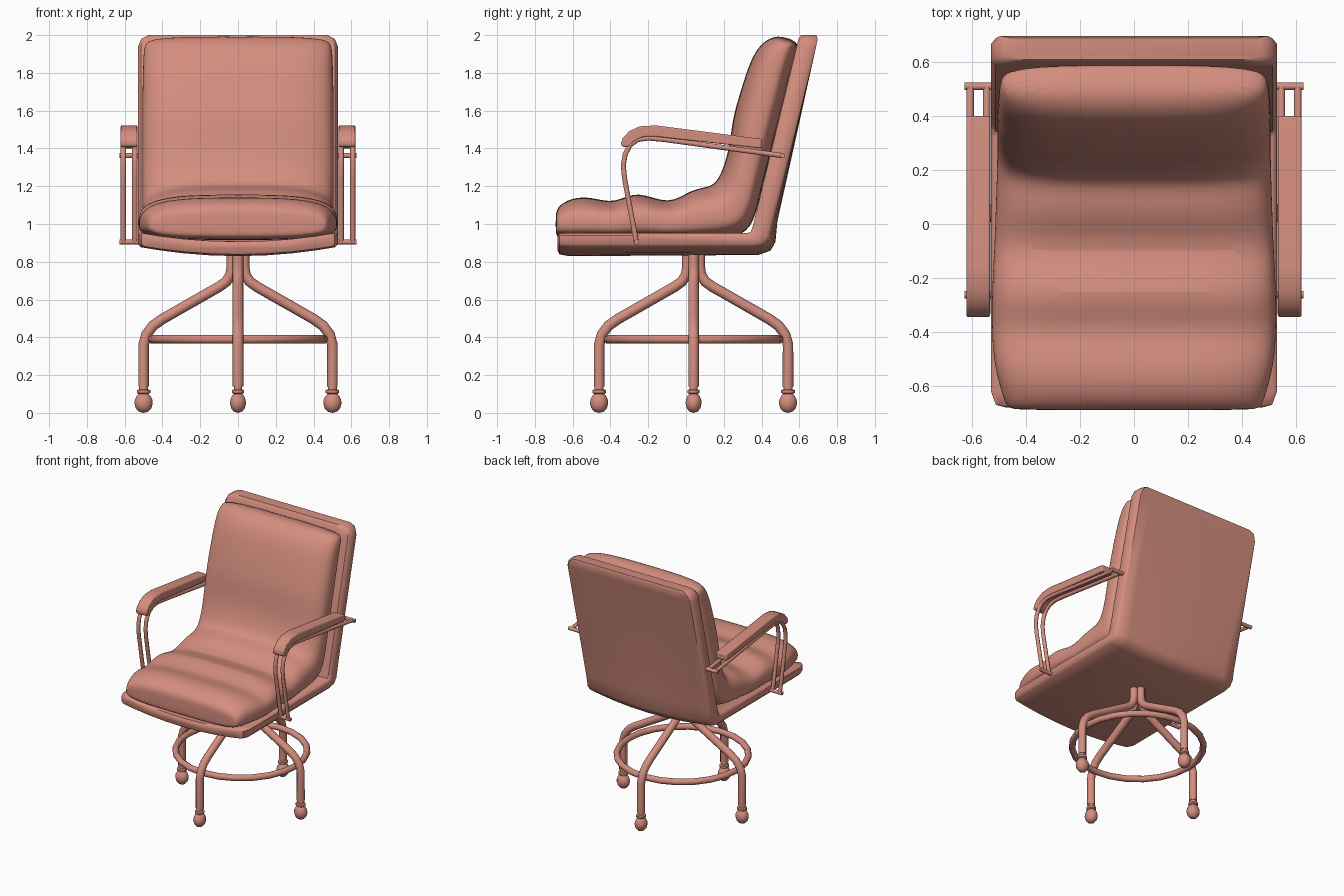
import bpy, bmesh, math
from mathutils import Vector

if "Cube" in bpy.data.objects:
    bpy.data.objects.remove(bpy.data.objects["Cube"])

mat = bpy.data.materials.new("salmon")
mat.diffuse_color = (0.66, 0.27, 0.21, 1)
mat.use_nodes = True
mat.node_tree.nodes["Principled BSDF"].inputs["Base Color"].default_value = mat.diffuse_color


def finish(obj, angle=50):
    obj.data.materials.clear()
    obj.data.materials.append(mat)
    bpy.ops.object.select_all(action='DESELECT')
    obj.select_set(True)
    bpy.context.view_layer.objects.active = obj
    if obj.type == 'CURVE':
        bpy.ops.object.convert(target='MESH')
        obj = bpy.context.view_layer.objects.active
    bpy.ops.object.shade_smooth_by_angle(angle=math.radians(angle))
    return obj


def mesh_object(name, bm):
    bmesh.ops.recalc_face_normals(bm, faces=bm.faces)
    me = bpy.data.meshes.new(name)
    bm.to_mesh(me)
    bm.free()
    obj = bpy.data.objects.new(name, me)
    bpy.context.collection.objects.link(obj)
    return obj


def loft(name, stations, ring, mid=0.5):
    """Stations: upper y,z, lower y,z, half width, sag. Ring: (u, v) in -1..1."""
    bm = bmesh.new()
    rows = []
    for uy, uz, ly, lz, w, sag in stations:
        up, lo = Vector((0, uy, uz)), Vector((0, ly, lz))
        m = lo.lerp(up, mid)
        down = (lo - up).normalized()
        row = []
        for u, v in ring:
            p = m + ((up - m) * v if v > 0 else (m - lo) * v) + down * sag * (1 - u * u)
            row.append(bm.verts.new((u * w, p.y, p.z)))
        rows.append(row)
    n = len(ring)
    for a, b in zip(rows, rows[1:]):
        for i in range(n):
            j = (i + 1) % n
            bm.faces.new((a[i], a[j], b[j], b[i]))
    bm.faces.new(rows[0])
    bm.faces.new(rows[-1])
    return mesh_object(name, bm)


def tube(name, points, radius, sides=3, closed=False):
    cu = bpy.data.curves.new(name, 'CURVE')
    cu.dimensions = '3D'
    cu.bevel_depth = radius
    cu.bevel_resolution = sides
    cu.use_fill_caps = True
    sp = cu.splines.new('POLY')
    sp.points.add(len(points) - 1)
    for p, co in zip(sp.points, points):
        p.co = (*co, 1)
    sp.use_cyclic_u = closed
    obj = bpy.data.objects.new(name, cu)
    bpy.context.collection.objects.link(obj)
    return finish(obj)


# Upholstered shell: seat tray bending up into the back panel
us = [-.97, -.8, -.55, -.28, 0, .28, .55, .8, .97]
shell_ring = [(u, 1) for u in us] + [(1, .6), (1, -.6)] + [(u, -1) for u in us[::-1]] + [(-1, -.6), (-1, .6)]
shell = loft("shell", [
    (-.68, .935, -.68, .9, .475, .04),
    (-.67, .952, -.67, .884, .512, .045),
    (-.62, .955, -.62, .88, .53, .05),
    (.32, .955, .36, .88, .53, .05),
    (.34, .958, .415, .89, .53, .045),
    (.352, .99, .445, .925, .53, .035),
    (.37, 1.06, .465, 1.02, .53, .02),
    (.586, 1.94, .687, 1.93, .53, 0),
    (.595, 1.98, .697, 1.977, .512, 0),
    (.61, 2.0, .69, 2.0, .475, 0)], shell_ring)
finish(shell)

# One-piece padded cushion, rippled on the seat and crowned across its width
cushion_ring = []
for i in range(24):
    a = 2 * math.pi * (i + .5) / 24
    c, s = math.cos(a), math.sin(a)
    cushion_ring.append((math.copysign(abs(c) ** .6, c), math.copysign(abs(s) ** .65, s)))
cushion = loft("cushion", [
    (-.69, 1.04, -.69, .95, .45, 0),
    (-.685, 1.09, -.68, .925, .475, 0),
    (-.61, 1.14, -.6, .915, .50, 0),
    (-.5, 1.145, -.5, .915, .525, 0),
    (-.38, 1.105, -.38, .915, .53, 0),
    (-.26, 1.185, -.24, .915, .53, 0),
    (-.09, 1.095, -.08, .915, .52, 0),
    (.03, 1.19, .1, .915, .515, 0),
    (.14, 1.195, .28, .925, .51, 0),
    (.185, 1.26, .36, 1.0, .51, 0),
    (.23, 1.4, .395, 1.16, .51, 0),
    (.245, 1.56, .46, 1.42, .51, 0),
    (.285, 1.69, .505, 1.6, .51, 0),
    (.345, 1.89, .565, 1.84, .505, 0),
    (.42, 1.98, .59, 1.93, .50, 0),
    (.5, 2.0, .59, 1.965, .47, 0)], cushion_ring, .38)
sub = cushion.modifiers.new("smooth", 'SUBSURF')
sub.levels = sub.render_levels = 2
finish(cushion, 60)

# Armrests: paired tubes, cross bars and a curved pad on each side
arm_path = [(-.262, .9), (-.325, 1.24), (-.332, 1.31), (-.322, 1.37), (-.295, 1.42),
            (-.255, 1.447), (-.2, 1.455), (-.12, 1.448), (.51, 1.362)]
pad_top = [(-.345, 1.425), (-.335, 1.455), (-.3, 1.492), (-.245, 1.517), (-.16, 1.522), (.4, 1.45)]
pad_low = [(.4, 1.4), (-.16, 1.462), (-.23, 1.46), (-.275, 1.435), (-.3, 1.41), (-.335, 1.408)]
for label, side in (("right", 1), ("left", -1)):
    for k, x in (("inner", .546), ("outer", .607)):
        tube(f"{label}_{k}_arm_tube", [(side * x, y, z) for y, z in arm_path], .014)
    for k, (y, z) in (("rear", (.51, 1.362)), ("front", (-.262, .905))):
        tube(f"{label}_{k}_arm_bar", [(side * .5, y, z), (side * .628, y, z)], .014)
    bm = bmesh.new()
    face = bm.faces.new([bm.verts.new((side * .533, y, z)) for y, z in pad_top + pad_low])
    ext = bmesh.ops.extrude_face_region(bm, geom=[face])
    bmesh.ops.translate(bm, vec=(side * .088, 0, 0),
                        verts=[g for g in ext["geom"] if isinstance(g, bmesh.types.BMVert)])
    pad = mesh_object(f"{label}_arm_pad", bm)
    bev = pad.modifiers.new("bevel", 'BEVEL')
    bev.width, bev.segments = .007, 2
    bev.limit_method, bev.angle_limit = 'ANGLE', math.radians(50)
    finish(pad)

# Base: four bent legs with casters, tied by a ring
CY = .04
leg_path = [(.033, .87), (.033, .77), (.04, .73), (.062, .695), (.1, .668), (.4, .497),
            (.45, .462), (.485, .415), (.5, .36), (.5, .14)]
caster = [(0, .15), (.024, .15), (.024, .125), (.036, .12), (.036, .106), (.026, .1),
          (.036, .09), (.046, .07), (.048, .05), (.042, .026), (.026, .007), (0, 0)]
for name, a in (("right", 0), ("rear", 90), ("left", 180), ("front", 270)):
    c, s = round(math.cos(math.radians(a))), round(math.sin(math.radians(a)))
    tube(f"{name}_leg", [(r * c, CY + r * s, z) for r, z in leg_path], .028, 4)
    bm = bmesh.new()
    vs = [bm.verts.new((r, 0, z)) for r, z in caster]
    es = [bm.edges.new(e) for e in zip(vs, vs[1:])]
    bmesh.ops.spin(bm, geom=vs + es, axis=(0, 0, 1), cent=(0, 0, 0), angle=2 * math.pi, steps=14)
    bmesh.ops.remove_doubles(bm, verts=bm.verts, dist=.0005)
    obj = mesh_object(f"{name}_caster", bm)
    obj.scale.y = .9
    obj.rotation_euler.z = math.radians(a)
    obj.location = (.5 * c, CY + .5 * s, 0)
    finish(obj, 40)
tube("foot_ring", [(.455 * math.cos(i * math.pi / 12), CY + .455 * math.sin(i * math.pi / 12), .39)
                   for i in range(24)], .023, 3, True)
